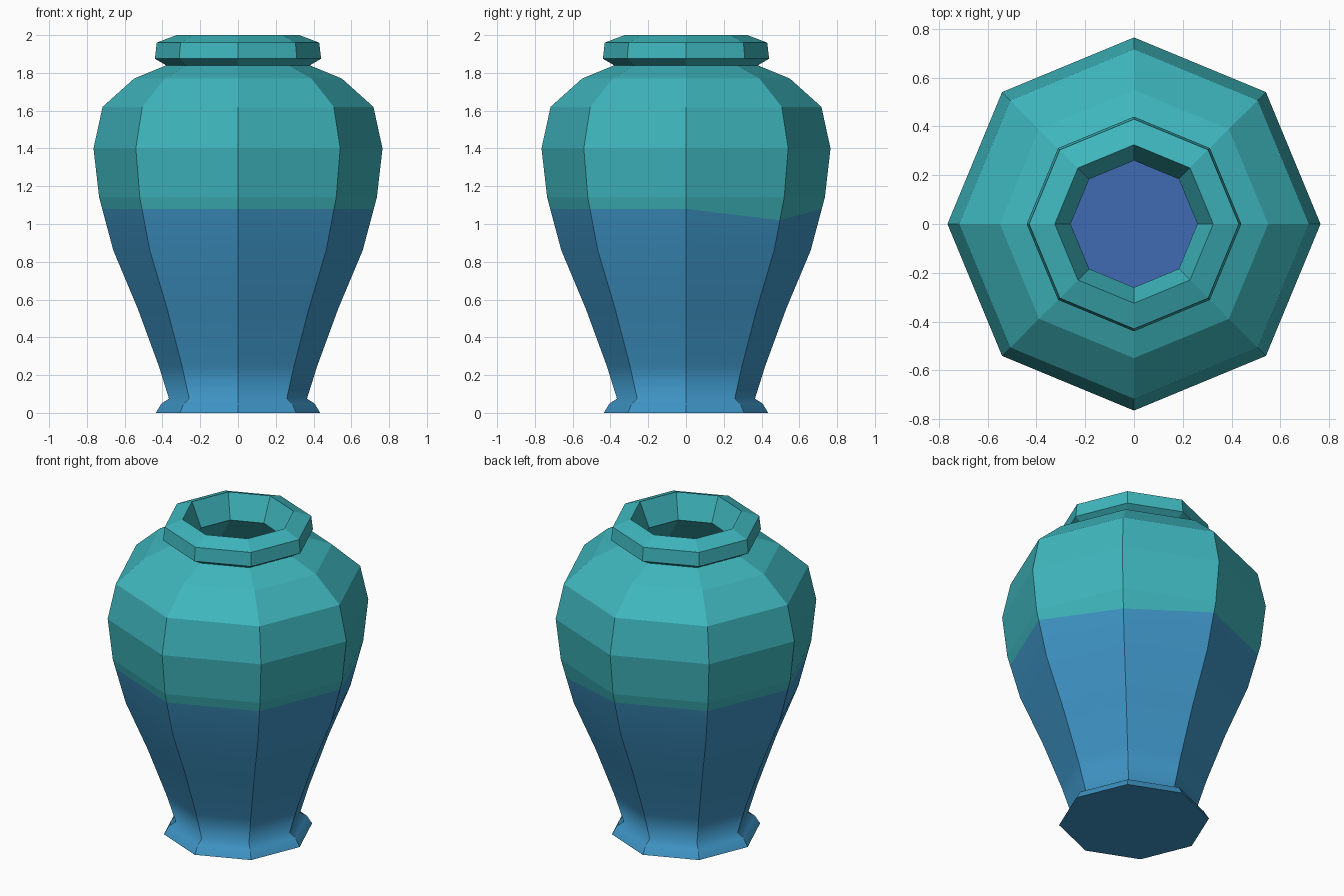
import bpy, bmesh, math

if "Cube" in bpy.data.objects:
    bpy.data.objects.remove(bpy.data.objects["Cube"])

SIDES = 8


def lin(c):
    c /= 255
    return c / 12.92 if c <= 0.04045 else ((c + 0.055) / 1.055) ** 2.4


def material(name, r, g, b):
    m = bpy.data.materials.new(name)
    m.diffuse_color = (lin(r), lin(g), lin(b), 1)
    m.use_nodes = True
    m.node_tree.nodes["Principled BSDF"].inputs["Base Color"].default_value = m.diffuse_color
    return m


teal = material("teal glaze", 62, 182, 189)
blue = material("blue glaze", 62, 148, 197)
indigo = material("indigo floor", 64, 106, 178)

SPLIT = 1.08  # height where the blue glaze meets the teal glaze

# Outer profile (radius, height) from foot to lip, then down the hollow inside
outer = [(0.435, 0), (0.405, 0.05), (0.365, 0.075), (0.42, 0.25), (0.53, 0.55),
         (0.66, 0.86), (0.719, SPLIT), (0.735, 1.14), (0.765, 1.40), (0.717, 1.62),
         (0.55, 1.77), (0.38, 1.84), (0.44, 1.875), (0.43, 1.96), (0.325, 2.0)]
inner = [(0.26, 1.85), (0.45, 1.70), (0.62, 1.56), (0.66, 1.40), (0.63, 1.14),
         (0.56, 0.86), (0.43, 0.55), (0.32, 0.25), (0.28, 0.10)]
profile = outer + inner

bm = bmesh.new()
rings = []
for r, z in profile:
    ring = []
    for i in range(SIDES):
        a = 2 * math.pi * i / SIDES
        rr, zz = r, z
        if z == SPLIT and i == 1:      # the glaze line dips on one corner
            rr, zz = 0.703, 1.02
        ring.append(bm.verts.new((rr * math.cos(a), rr * math.sin(a), zz)))
    rings.append(ring)

# Walls: blue below the glaze line, teal above and inside
for k in range(len(rings) - 1):
    low, high = rings[k], rings[k + 1]
    for i in range(SIDES):
        j = (i + 1) % SIDES
        f = bm.faces.new((low[i], low[j], high[j], high[i]))
        is_blue = profile[k + 1][1] <= SPLIT and k < len(outer)
        f.material_index = 1 if is_blue else 0
        f.smooth = is_blue

# Underside of the foot and floor of the hollow
bm.faces.new(rings[0][::-1]).material_index = 1
bm.faces.new(rings[-1]).material_index = 2

# Corners stay sharp so every panel reads as flat across
for ring_a, ring_b in zip(rings, rings[1:]):
    for a, b in zip(ring_a, ring_b):
        bm.edges.get((a, b)).smooth = False

mesh = bpy.data.meshes.new("vase")
bm.to_mesh(mesh)
bm.free()
for m in (teal, blue, indigo):
    mesh.materials.append(m)
vase = bpy.data.objects.new("vase", mesh)
bpy.context.collection.objects.link(vase)
